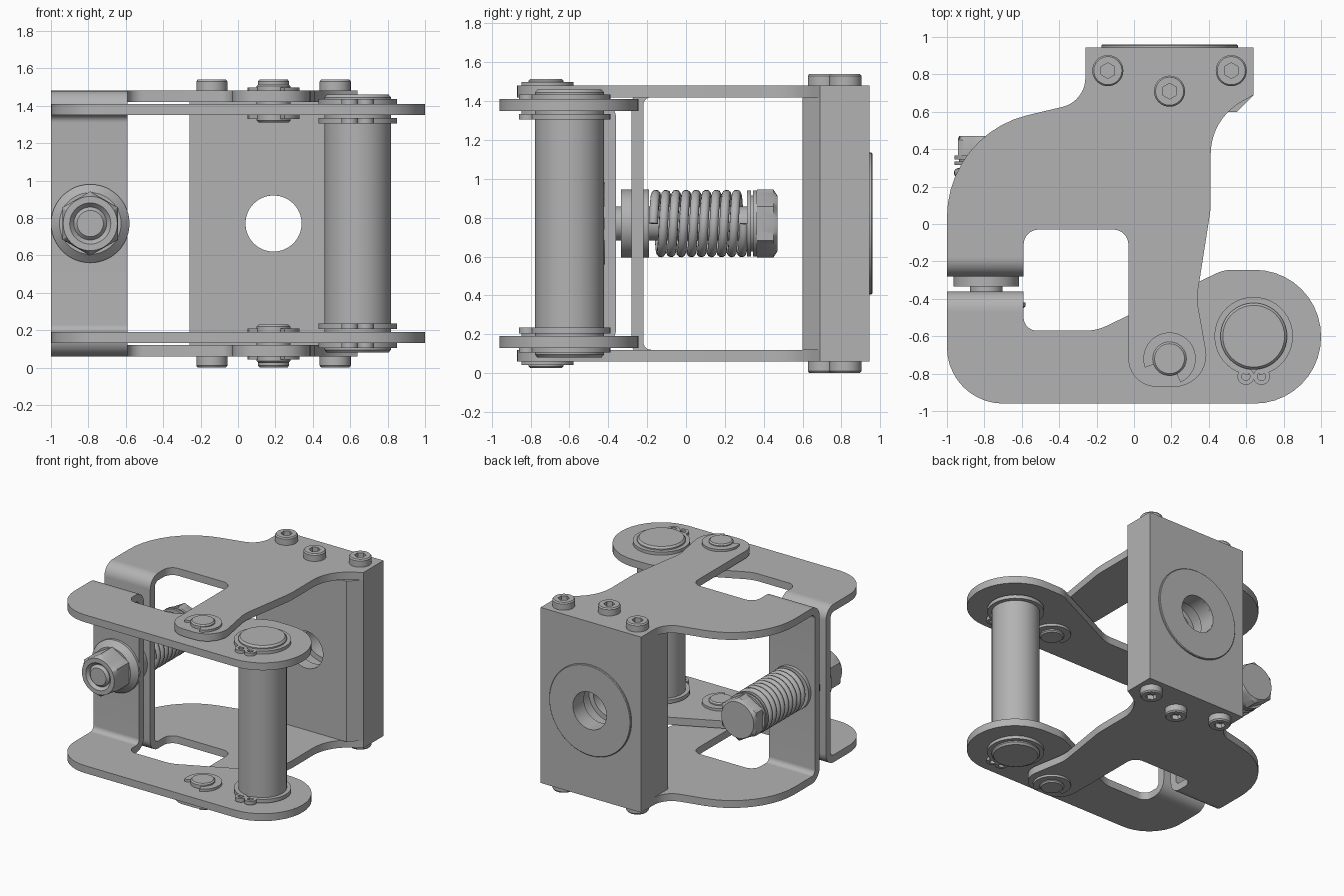
import bpy, bmesh
from math import sin, cos, tan, pi, radians
from mathutils import Vector

old = bpy.data.objects.get("Cube")
if old:
    bpy.data.objects.remove(old)

MID = 0.77  # height of the symmetry plane; all z values below are relative to it

steel = bpy.data.materials.new("plain_grey_steel")
steel.use_nodes = True
GREY = (0.45, 0.45, 0.45, 1)
steel.diffuse_color = GREY
steel.node_tree.nodes["Principled BSDF"].inputs["Base Color"].default_value = GREY
parts = []


def finish(bm, name, mirror=False):
    bmesh.ops.recalc_face_normals(bm, faces=bm.faces)
    mesh = bpy.data.meshes.new(name)
    bm.to_mesh(mesh)
    bm.free()
    mesh.materials.append(steel)
    ob = bpy.data.objects.new(name, mesh)
    ob.location.z = MID
    bpy.context.collection.objects.link(ob)
    if mirror:
        mod = ob.modifiers.new("Mirror", "MIRROR")
        mod.use_axis = (False, False, True)
        mod.use_mirror_merge = False
    parts.append(ob)
    return ob


def rounded(corners, steps=10):
    """Outline from (x, y, radius) corners with filleted corners."""
    out = []
    n = len(corners)
    for i, (x, y, r) in enumerate(corners):
        p = Vector((x, y))
        if r == 0:
            out.append(p)
            continue
        a = (Vector(corners[i - 1][:2]) - p).normalized()
        b = (Vector(corners[(i + 1) % n][:2]) - p).normalized()
        half = a.angle(b) / 2
        c = p + (a + b).normalized() * (r / sin(half))
        start = p + a * (r / tan(half)) - c
        end = p + b * (r / tan(half)) - c
        sweep = start.angle_signed(end)  # clockwise positive
        for k in range(steps + 1):
            t = -sweep * k / steps
            out.append(c + Vector((start.x * cos(t) - start.y * sin(t),
                                   start.x * sin(t) + start.y * cos(t))))
    return out


def prism(name, outline, lo, hi, axis="z", mirror=False):
    """Extrude a 2D outline: (x, y) along z or (y, z) along x."""
    bm = bmesh.new()
    place = (lambda p, h: (p[0], p[1], h)) if axis == "z" else (lambda p, h: (h, p[0], p[1]))
    rings = [[bm.verts.new(place(p, h)) for p in outline] for h in (lo, hi)]
    n = len(outline)
    for i in range(n):
        j = (i + 1) % n
        bm.faces.new((rings[0][i], rings[0][j], rings[1][j], rings[1][i]))
    bm.faces.new(rings[0])
    bm.faces.new(rings[1])
    return finish(bm, name, mirror)


def lathe(name, profile, centre, axis="z", mirror=False, segs=48, closed=False):
    """Revolve (radius, height[, 'hex']) rings; hex rings become six sided."""
    bm = bmesh.new()
    rings = []
    for r, h, *shape in profile:
        ring = []
        for k in range(segs):
            a = 2 * pi * k / segs
            rr = r * cos(pi / 6) / cos(a % (pi / 3) - pi / 6) if shape else r
            u, v = rr * sin(a), rr * cos(a)
            co = (centre[0] + u, centre[1] + v, h) if axis == "z" else (centre[0] + u, h, centre[1] + v)
            ring.append(bm.verts.new(co))
        rings.append(ring)
    pairs = list(zip(rings, rings[1:]))
    if closed:
        pairs.append((rings[-1], rings[0]))
    for a, b in pairs:
        for k in range(segs):
            j = (k + 1) % segs
            bm.faces.new((a[k], a[j], b[j], b[k]))
    if not closed:
        bm.faces.new(rings[0])
        bm.faces.new(rings[-1])
    return finish(bm, name, mirror)


def clip_ring(name, centre, inner, outer, start, end, lo, hi):
    """Flat open retaining ring."""
    angles = [radians(start + (end - start) * k / 40) for k in range(41)]
    pts = [(centre[0] + outer * cos(a), centre[1] + outer * sin(a)) for a in angles]
    pts += [(centre[0] + inner * cos(a), centre[1] + inner * sin(a)) for a in reversed(angles)]
    prism(name, pts, lo, hi, mirror=True)


def bent_web(name, face, tail, top):
    """U-shaped sheet joining an upper and lower plate, bent at both ends."""
    d = 0.06 if tail > face else -0.06
    prism(name, rounded([(tail, top, 0), (face, top, 0.1), (face, -top, 0.1), (tail, -top, 0),
                         (tail, 0.06 - top, 0), (face + d, 0.06 - top, 0.04),
                         (face + d, top - 0.06, 0.04), (tail, top - 0.06, 0)]),
          -1.0, -0.59, axis="x")


# Rear bracket: arm plates and bent web
rear_arm = rounded([
    (-0.26, 0.945, 0), (-0.26, 0.655, 0.16), (-1.0, 0.48, 0.56), (-1.0, -0.17, 0),
    (-0.59, -0.17, 0), (-0.59, -0.03, 0.08), (-0.03, -0.03, 0.08), (-0.03, -0.87, 0.15),
    (0.42, -0.87, 0.17), (0.335, -0.40, 0.3), (0.41, 0.08, 0.5), (0.41, 0.56, 0.32),
    (0.64, 0.69, 0), (0.64, 0.945, 0)])
prism("rear_arm_plates", rear_arm, 0.65, 0.71, mirror=True)
bent_web("rear_web", -0.28, -0.17, 0.71)

# Front bracket: link plates and bent web
front_link = rounded([
    (-1.0, -0.47, 0), (-1.0, -0.96, 0.3), (1.0, -0.96, 0.355), (1.0, -0.245, 0.355),
    (0.48, -0.245, 0.2), (-0.2, -0.57, 0.25), (-0.59, -0.57, 0.07), (-0.59, -0.47, 0)])
prism("front_link_plates", front_link, 0.58, 0.64, mirror=True)
bent_web("front_web", -0.36, -0.47, 0.64)

# Mounting block with a bored and grooved hole
block = prism("mounting_block", [(-0.26, 0.6), (0.55, 0.6), (0.64, 0.69), (0.64, 0.945), (-0.26, 0.945)],
              -0.65, 0.65)
cutter = lathe("bore_cutter", [(0.15, 0.5), (0.15, 0.7), (0.19, 0.7), (0.19, 0.82), (0.15, 0.82), (0.15, 1.1)],
               (0.19, 0), "y")
cutter.hide_render = True
mod = block.modifiers.new("Bore", "BOOLEAN")
mod.object = cutter
mod.solver = "EXACT"
bpy.context.view_layer.objects.active = block
bpy.ops.object.modifier_apply(modifier="Bore")
parts.remove(cutter)
bpy.data.objects.remove(cutter)
lathe("mounting_disc", [(0.15, 0.94), (0.365, 0.94), (0.365, 0.955), (0.36, 0.96), (0.15, 0.96)],
      (0.19, 0), "y", closed=True, segs=64)

# Socket screws holding the block
for i, spot in enumerate([(-0.14, 0.82), (0.19, 0.71), (0.52, 0.82)]):
    lathe(f"socket_screws_{i + 1}", [(0.083, 0.71), (0.083, 0.76), (0.075, 0.77), (0.042, 0.77, "hex"),
                                     (0.042, 0.735, "hex")], spot, mirror=True)

# Main roller pin with retaining rings on both sides of each plate
PIN = (0.64, -0.6)
lathe("roller_pin", [(0.165, -0.69), (0.178, -0.675), (0.178, 0.675), (0.165, 0.69)], PIN, segs=64)
for side, lo, hi in (("inner", 0.535, 0.565), ("outer", 0.64, 0.665)):
    clip_ring(f"{side}_pin_rings", PIN, 0.17, 0.21, -82, 262, lo, hi)
    for ear in (-1, 1):
        lathe(f"{side}_ring_ears", [(0.022, lo), (0.045, lo), (0.045, hi), (0.022, hi)],
              (PIN[0] + ear * 0.042, PIN[1] - 0.215), mirror=True, segs=24, closed=True)

# Hinge pins with open clips
HINGE = (0.19, -0.72)
lathe("hinge_pins", [(0.08, 0.54), (0.09, 0.55), (0.09, 0.735), (0.08, 0.745)], HINGE, mirror=True)
clip_ring("outer_hinge_clips", HINGE, 0.085, 0.14, -65, 200, 0.71, 0.728)
clip_ring("inner_hinge_clips", HINGE, 0.085, 0.14, -65, 200, 0.56, 0.58)

# Clamp bolt, flange nut and washers
BOLT = (-0.79, 0)
lathe("clamp_bolt_shaft", [(0.07, -0.66), (0.088, -0.64), (0.088, 0.37)], BOLT, "y")
lathe("flange_nut", [(0.1, -0.42), (0.21, -0.42), (0.21, -0.44), (0.165, -0.48), (0.172, -0.48, "hex"),
                     (0.172, -0.63, "hex"), (0.145, -0.66), (0.11, -0.66), (0.085, -0.63)],
      BOLT, "y", closed=True)
lathe("web_washer", [(0.175, -0.335), (0.175, -0.28)], BOLT, "y")
lathe("spring_seat", [(0.175, -0.22), (0.175, -0.19)], BOLT, "y")
lathe("head_washer", [(0.17, 0.315), (0.17, 0.335), (0.145, 0.335), (0.145, 0.345), (0.17, 0.345), (0.17, 0.365)],
      BOLT, "y")
lathe("bolt_head", [(0.175, 0.365, "hex"), (0.175, 0.45, "hex"), (0.145, 0.47)], BOLT, "y")

# Compression spring
TURNS, STEPS = 9, 32
curve = bpy.data.curves.new("spring", "CURVE")
curve.dimensions = "3D"
curve.bevel_depth = 0.024
curve.bevel_resolution = 3
curve.use_fill_caps = True
line = curve.splines.new("POLY")
line.points.add(TURNS * STEPS)
for k, point in enumerate(line.points):
    a = 2 * pi * k / STEPS
    point.co = (BOLT[0] + 0.15 * cos(a), -0.168 + 0.468 * k / (TURNS * STEPS), 0.15 * sin(a), 1)
line.use_smooth = True
curve.materials.append(steel)
spring = bpy.data.objects.new("spring", curve)
spring.location.z = MID
bpy.context.collection.objects.link(spring)

# Smooth round surfaces, keep sharp edges
bpy.ops.object.select_all(action="DESELECT")
for ob in parts:
    ob.select_set(True)
bpy.context.view_layer.objects.active = parts[0]
bpy.ops.object.shade_smooth_by_angle(angle=radians(30))
